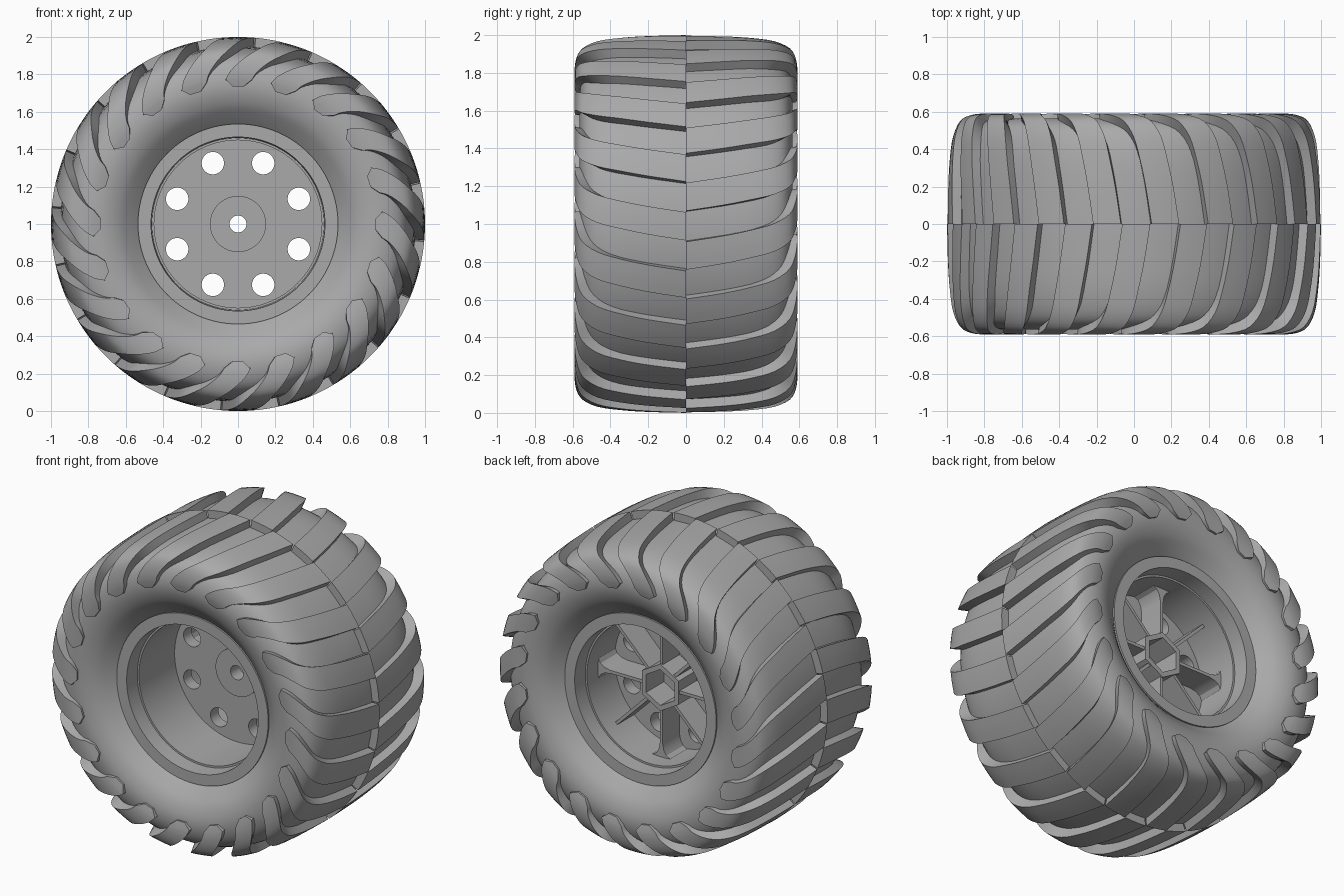
import bpy, bmesh, math
from mathutils import Vector

cube = bpy.data.objects.get("Cube")
if cube:
    bpy.data.objects.remove(cube, do_unlink=True)

grey = bpy.data.materials.new("mid_grey")
grey.use_nodes = True
colour = (0.4, 0.4, 0.4, 1)
grey.diffuse_color = colour
grey.node_tree.nodes["Principled BSDF"].inputs["Base Color"].default_value = colour


def polar(r, y, deg):
    """Point at a radius and angle round the axle."""
    a = math.radians(deg)
    return Vector((r * math.cos(a), y, 1 + r * math.sin(a)))


def finish(name, bm, smooth=30):
    bmesh.ops.recalc_face_normals(bm, faces=bm.faces)
    mesh = bpy.data.meshes.new(name)
    bm.to_mesh(mesh)
    bm.free()
    obj = bpy.data.objects.new(name, mesh)
    bpy.context.collection.objects.link(obj)
    mesh.materials.append(grey)
    bpy.ops.object.select_all(action='DESELECT')
    obj.select_set(True)
    bpy.context.view_layer.objects.active = obj
    bpy.ops.object.shade_smooth_by_angle(angle=math.radians(smooth))
    return obj


def lathe(name, profile, steps=96, start=0, closed=True):
    """Turn a (radius, y) profile round the axle."""
    bm = bmesh.new()
    rings = [[bm.verts.new(polar(r, y, start + 360 * i / steps)) for r, y in profile]
             for i in range(steps)]
    n = len(profile)
    for i in range(steps):
        a, b = rings[i], rings[(i + 1) % steps]
        for j in range(n if closed else n - 1):
            k = (j + 1) % n
            bm.faces.new((a[j], a[k], b[k], b[j]))
    return finish(name, bm)


def spline(points, steps=3):
    """Smooth path through tuples of any size."""
    pts = [Vector(p) for p in points]
    pts = [2 * pts[0] - pts[1]] + pts + [2 * pts[-1] - pts[-2]]
    out = []
    for a, b, c, d in zip(pts, pts[1:], pts[2:], pts[3:]):
        for s in range(steps):
            t = s / steps
            out.append(0.5 * (2 * b + (c - a) * t + (2 * a - 5 * b + 4 * c - d) * t ** 2
                              + (3 * b - a - 3 * c + d) * t ** 3))
    return out + [pts[-2]]


# Tyre carcass, bead to bead
half = [(0.95, 0), (0.945, 0.2), (0.935, 0.35), (0.91, 0.46), (0.87, 0.525), (0.8, 0.558),
        (0.72, 0.562), (0.64, 0.535), (0.58, 0.49), (0.53, 0.445)]
carcass = spline([(r, -y) for r, y in reversed(half[1:])] + half)
lathe("tyre_carcass", carcass, steps=120, closed=False)

# Tread lug path: radius, y, sweep angle, half width in degrees
path = spline([(1, 0, 0, 4.3), (0.995, 0.2, 1.8, 4.3), (0.985, 0.35, 3.6, 4.3),
               (0.967, 0.47, 5.5, 4.4), (0.93, 0.55, 8.5, 4.5), (0.88, 0.58, 12.5, 4.7),
               (0.82, 0.59, 16.5, 5), (0.775, 0.588, 18.4, 5.2)])
path.append(Vector((0.735, 0.577, 18.7, 2.2)))


def add_lug(bm, side, base):
    sections = []
    for r, y, sweep, width in path:
        outer = Vector((r, y))
        core = Vector((0.75, min(y, 0.35)))
        inner = outer + (core - outer).normalized() * 0.08
        across = [base + sweep + width * s for s in (-1, -0.33, 0.33, 1)]
        loop = [polar(outer.x, side * outer.y, a) for a in across]
        loop += [polar(inner.x, side * inner.y, a) for a in reversed(across)]
        sections.append([bm.verts.new(p) for p in loop])
    for a, b in zip(sections, sections[1:]):
        for j in range(len(a)):
            k = (j + 1) % len(a)
            bm.faces.new((a[j], a[k], b[k], b[j]))
    bm.faces.new(sections[0])
    bm.faces.new(sections[-1])


# Two staggered rows of lugs
for name, side, shift in (("front_tread_lugs", -1, -0.7), ("back_tread_lugs", 1, 8.3)):
    bm = bmesh.new()
    for i in range(20):
        add_lug(bm, side, 18 * i + shift)
    finish(name, bm, 35)

# Rim barrel with a flange and ledge on both sides
rim_half = [(0.535, 0.46), (0.465, 0.46), (0.46, 0.36), (0.448, 0.36)]
lathe("rim_barrel", [(r, -y) for r, y in rim_half] + rim_half[::-1])

# Wheel disc with raised hub face, axle hole and eight round holes
disc = lathe("wheel_disc", [(0.045, -0.012), (0.15, -0.012), (0.15, 0), (0.455, 0),
                            (0.455, 0.08), (0.045, 0.08)])
bm = bmesh.new()
for i in range(8):
    rows = []
    centre = polar(0.352, 0, 22.5 + 45 * i)
    for y in (-0.1, 0.2):
        rows.append([bm.verts.new(centre + polar(0.06, y, 11.25 * k) - Vector((0, 0, 1)))
                     for k in range(32)])
    for k in range(32):
        m = (k + 1) % 32
        bm.faces.new((rows[0][k], rows[0][m], rows[1][m], rows[1][k]))
    bm.faces.new(rows[0])
    bm.faces.new(rows[1])
cutter = finish("hole_cutter", bm)
cutter.hide_render = True
cut = disc.modifiers.new("holes", 'BOOLEAN')
cut.operation = 'DIFFERENCE'
cut.solver = 'EXACT'
cut.object = cutter
bpy.context.view_layer.objects.active = disc
bpy.ops.object.modifier_apply(modifier=cut.name)
bpy.data.objects.remove(cutter, do_unlink=True)
bpy.ops.object.select_all(action='DESELECT')
disc.select_set(True)
bpy.ops.object.shade_smooth_by_angle(angle=math.radians(30))

# Hexagonal drive socket behind the disc
lathe("hex_socket", [(0.115, 0.07), (0.115, 0.26), (0.15, 0.26), (0.15, 0.07)],
      steps=6, start=30)

# Ribs between socket and barrel, flared on the upright and level ones
straight = [(0.13, 0.01), (0.452, 0.01)]
flared = [(0.13, 0.01), (0.36, 0.01), (0.4, 0.018), (0.43, 0.036), (0.447, 0.07)]
bm = bmesh.new()
for i in range(8):
    plan = straight if i % 2 else flared
    outline = plan + [(r, -w) for r, w in reversed(plan)]
    radial = polar(1, 0, 45 * i) - Vector((0, 0, 1))
    tangent = Vector((-radial.z, 0, radial.x))
    face = bm.faces.new([bm.verts.new(Vector((0, 0.07, 1)) + radial * r + tangent * w)
                         for r, w in outline])
    new = bmesh.ops.extrude_face_region(bm, geom=[face])["geom"]
    bmesh.ops.translate(bm, vec=(0, 0.18, 0),
                        verts=[v for v in new if isinstance(v, bmesh.types.BMVert)])
finish("back_ribs", bm)
